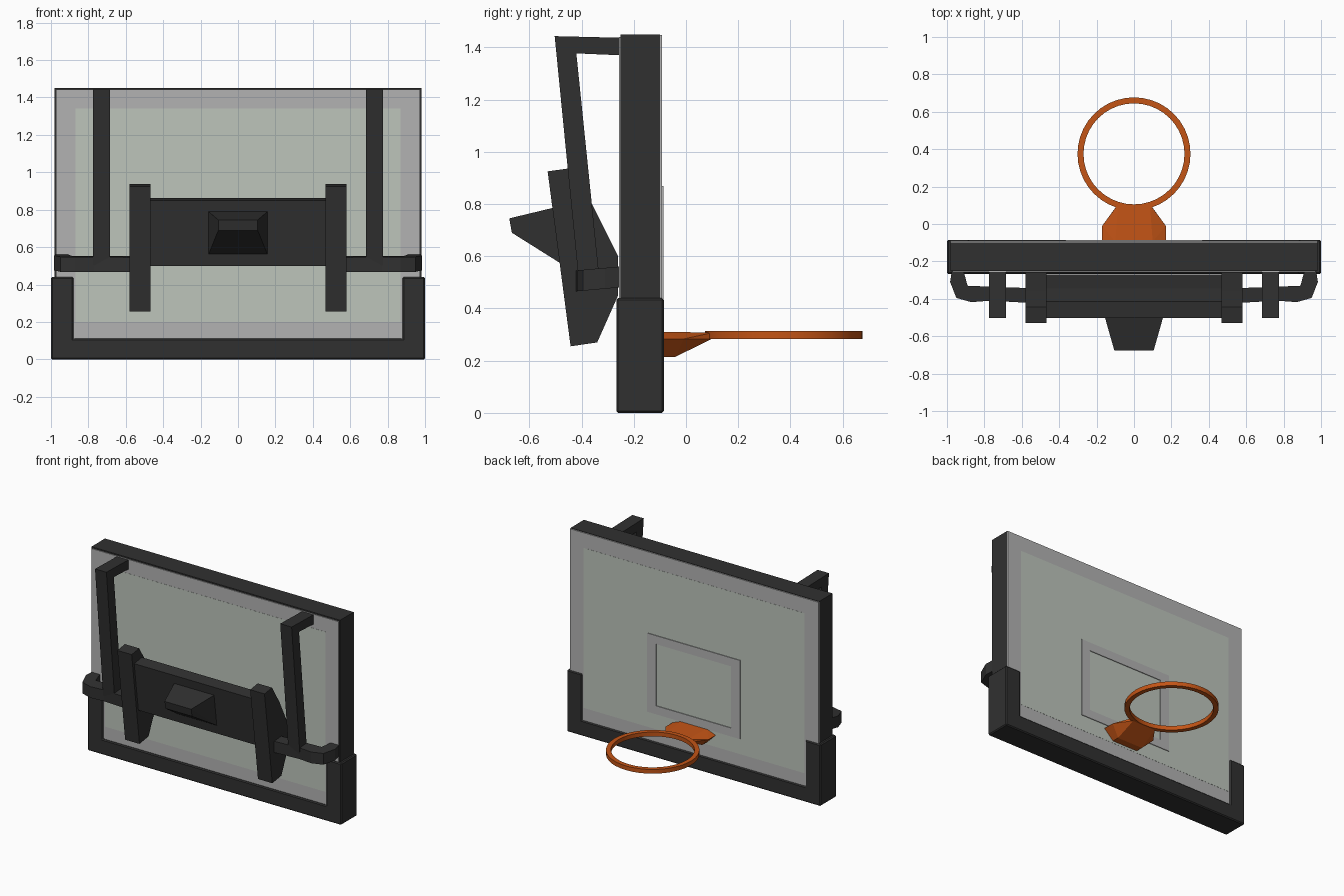
import bpy, bmesh, math
from mathutils import Vector

if "Cube" in bpy.data.objects:
    bpy.data.objects.remove(bpy.data.objects["Cube"])


def material(name, rgb):
    m = bpy.data.materials.new(name)
    m.diffuse_color = (*rgb, 1)
    m.use_nodes = True
    m.node_tree.nodes["Principled BSDF"].inputs["Base Color"].default_value = m.diffuse_color
    return m


DARK = material("dark_metal", (0.03, 0.03, 0.03))
GREY = material("border_paint", (0.45, 0.45, 0.45))
GLASS = material("glass", (0.51, 0.56, 0.50))
ORANGE = material("orange_metal", (0.55, 0.09, 0.008))


def finish(bm, name, mat, mirror=False, bevel=0):
    bmesh.ops.recalc_face_normals(bm, faces=bm.faces)
    me = bpy.data.meshes.new(name)
    bm.to_mesh(me)
    bm.free()
    me.materials.append(mat)
    ob = bpy.data.objects.new(name, me)
    bpy.context.collection.objects.link(ob)
    if mirror:
        ob.modifiers.new("mirror", 'MIRROR')
    if bevel:
        b = ob.modifiers.new("bevel", 'BEVEL')
        b.width, b.segments = bevel, 1
    return ob


def prism(name, pts, axis, lo, hi, mat, tilt=0, **kw):
    """Extrude a 2D outline along an axis (outline is in the other two axes, in order)."""
    bm = bmesh.new()

    def place(p, d):
        c = list(p)
        c.insert("xyz".index(axis), d)
        c[2] += tilt * (c[1] + 0.26)
        return bm.verts.new(c)
    a = [place(p, lo) for p in pts]
    b = [place(p, hi) for p in pts]
    bm.faces.new(a)
    bm.faces.new(b[::-1])
    for i in range(len(a)):
        j = (i + 1) % len(a)
        bm.faces.new((a[i], b[i], b[j], a[j]))
    return finish(bm, name, mat, **kw)


def box(name, x, y0, y1, z0, z1, mat, **kw):
    return prism(name, [(-x, z0), (x, z0), (x, z1), (-x, z1)], 'y', y0, y1, mat, **kw)


def hull(name, half, mat):
    """Convex solid from points given on the +x side."""
    bm = bmesh.new()
    for x, y, z in half:
        for s in (1, -1):
            bm.verts.new((s * x, y, z))
    bmesh.ops.convex_hull(bm, input=bm.verts[:])
    bmesh.ops.dissolve_limit(bm, angle_limit=0.02, verts=bm.verts[:], edges=bm.edges[:])
    return finish(bm, name, mat)


def sweep_ring(name, path, section, mat, **kw):
    """Closed path loops joined into a ring: section(p) gives the loop of points at p."""
    bm = bmesh.new()
    loops = [[bm.verts.new(v) for v in section(p)] for p in path]
    n, k = len(loops), len(loops[0])
    for i in range(n):
        a, b = loops[i], loops[(i + 1) % n]
        for j in range(k):
            bm.faces.new((a[j], b[j], b[(j + 1) % k], a[(j + 1) % k]))
    return finish(bm, name, mat, **kw)


# Backboard: dark frame, painted border and glass on both sides
box("board_frame", 0.98, -0.25, -0.10, 0.05, 1.45, DARK)
box("rear_border", 0.97, -0.256, -0.249, 0.06, 1.44, GREY)
box("front_border", 0.98, -0.101, -0.092, 0.05, 1.447, GREY)
box("rear_glass", 0.87, -0.257, -0.25, 0.20, 1.34, GLASS)
box("front_glass", 0.87, -0.10, -0.091, 0.20, 1.34, GLASS)

# Painted target rectangle on the playing side
corners = [(-1, 0), (1, 0), (1, 1), (-1, 1)]


def target_section(c):
    sx, t = c
    outer, inner = (sx * 0.366, 0.31 + 0.56 * t), (sx * 0.295, 0.37 + 0.44 * t)
    return [(p[0], y, p[1]) for p, y in
            ((outer, -0.093), (outer, -0.086), (inner, -0.086), (inner, -0.093))]


sweep_ring("target_rectangle", corners, target_section, GREY)

# U-shaped safety padding on the lower edge
prism("edge_padding", [(-1, 0), (1, 0), (1, 0.44), (0.88, 0.44), (0.88, 0.11),
                       (-0.88, 0.11), (-0.88, 0.44), (-1, 0.44)],
      'y', -0.267, -0.085, DARK, bevel=0.007)


# Hoop ring with square section
def rim_section(a):
    return [(r * math.cos(a), 0.375 + r * math.sin(a), z)
            for r, z in ((0.302, 0.283), (0.302, 0.313), (0.27, 0.313), (0.27, 0.283))]


rim = sweep_ring("hoop_rim", [i * math.tau / 40 for i in range(40)], rim_section, ORANGE)
bpy.context.view_layer.objects.active = rim
rim.select_set(True)
bpy.ops.object.shade_smooth_by_angle(angle=math.radians(30))

# Bracket joining the hoop to the board
hull("hoop_bracket", [(0.10, -0.095, 0.31), (0.085, 0.105, 0.308), (0.17, -0.095, 0.283),
                      (0.17, -0.01, 0.283), (0.09, 0.10, 0.284),
                      (0.10, -0.095, 0.215), (0.10, -0.04, 0.215)], ORANGE)

# Rear support: sloping uprights with a top arm reaching the board
prism("upright_bar", [(-0.256, 1.437), (-0.503, 1.443), (-0.41, 0.50), (-0.33, 0.50),
                      (-0.42, 1.377), (-0.256, 1.37)], 'x', 0.685, 0.775, DARK, mirror=True)

# Side arms bending in to the board edge
prism("side_arm", [(0.50, -0.425), (0.77, -0.41), (0.87, -0.418), (0.95, -0.395),
                   (0.983, -0.31), (0.975, -0.255), (0.91, -0.255), (0.89, -0.33),
                   (0.77, -0.335), (0.50, -0.345)],
      'z', 0.48, 0.56, DARK, tilt=0.09, mirror=True)

# Mounting side plates
prism("mount_plate", [(-0.53, 0.925), (-0.445, 0.937), (-0.36, 0.80), (-0.26, 0.60),
                      (-0.26, 0.45), (-0.34, 0.27), (-0.442, 0.255)],
      'x', 0.467, 0.58, DARK, mirror=True)

# Central mount body and its tapered socket
prism("mount_body", [(-0.502, 0.85), (-0.415, 0.862), (-0.345, 0.76), (-0.27, 0.60),
                     (-0.27, 0.50), (-0.455, 0.50)], 'x', -0.47, 0.47, DARK)
hull("mount_socket", [(0.158, -0.49, 0.79), (0.158, -0.46, 0.56), (0.105, -0.677, 0.745),
                      (0.105, -0.667, 0.69), (0.155, -0.43, 0.78), (0.155, -0.42, 0.57)], DARK)
